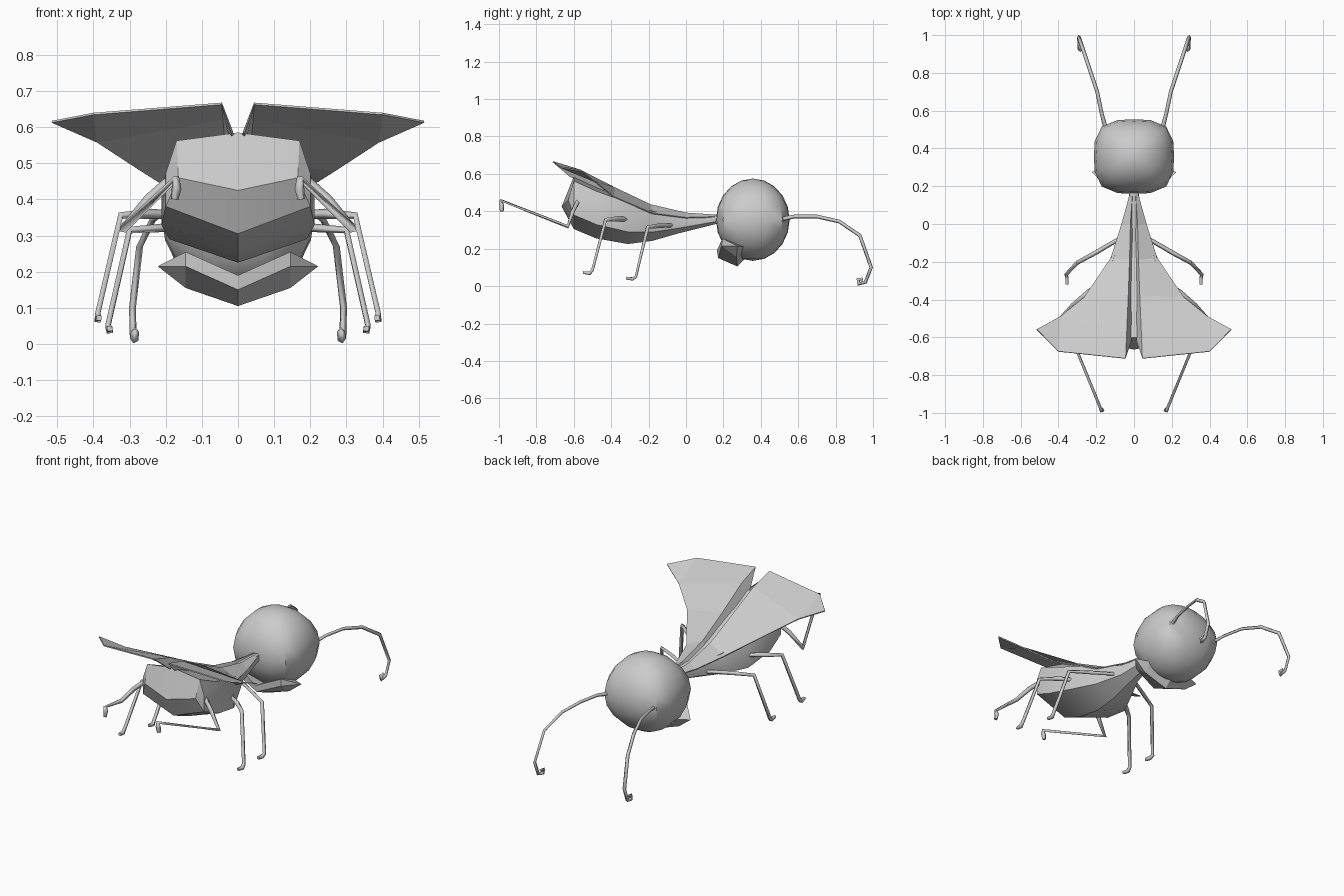
import bpy, bmesh, math
from mathutils import Vector

if "Cube" in bpy.data.objects:
    bpy.data.objects.remove(bpy.data.objects["Cube"])


def finish(bm, name, smooth=None):
    bmesh.ops.recalc_face_normals(bm, faces=bm.faces)
    me = bpy.data.meshes.new(name)
    bm.to_mesh(me)
    bm.free()
    ob = bpy.data.objects.new(name, me)
    bpy.context.collection.objects.link(ob)
    bpy.ops.object.select_all(action='DESELECT')
    bpy.context.view_layer.objects.active = ob
    ob.select_set(True)
    if smooth:
        bpy.ops.object.shade_smooth_by_angle(angle=math.radians(smooth))
    return ob


def bridge(bm, a, b, closed=True):
    n = len(a)
    for i in range(n if closed else n - 1):
        j = (i + 1) % n
        bm.faces.new((a[i], a[j], b[j], b[i]))


# Head: sphere squared off in plan
bm = bmesh.new()
bmesh.ops.create_uvsphere(bm, u_segments=16, v_segments=10, radius=1)
for v in bm.verts:
    h = math.hypot(v.co.x, v.co.y)
    if h > 1e-4:
        c, s = v.co.x / h, v.co.y / h
        k = 1 / (abs(c) ** 3.2 + abs(s) ** 3.2) ** (1 / 3.2)
        k = 1 + (k - 1) * h
        v.co.x, v.co.y = c * h * k, s * h * k
    v.co = Vector((v.co.x * 0.212, v.co.y * 0.197 + 0.357, v.co.z * 0.22 + 0.355))
finish(bm, "head", 40)

# Jaw: pointed wedge wrapped under the head
bm = bmesh.new()
mid = [(0.165, 0.19), (0.172, 0.15), (0.275, 0.105), (0.33, 0.16)]
side = [(0.195, 0.255), (0.19, 0.215), (0.27, 0.155), (0.31, 0.21)]
center = [bm.verts.new((0, y, z)) for y, z in mid]
for s in (-1, 1):
    ring = [bm.verts.new((s * 0.145, y, z)) for y, z in side]
    tip = bm.verts.new((s * 0.222, 0.275, 0.215))
    bridge(bm, center, ring)
    for i in range(4):
        bm.faces.new((ring[i], ring[(i + 1) % 4], tip))
finish(bm, "jaw")

# Body: faceted sections from the thin neck to the blunt rear
# y, top, bottom, half width
sections = [(0.2, 0.378, 0.342, 0.018), (-0.04, 0.385, 0.282, 0.06),
            (-0.18, 0.415, 0.242, 0.125), (-0.31, 0.465, 0.225, 0.19),
            (-0.48, 0.53, 0.255, 0.212), (-0.6, 0.585, 0.305, 0.2)]
bm = bmesh.new()
rings = []
for y, t, b, w in sections:
    d = t - b
    half = [(0.85 * w, t - 0.08 * d), (w, b + 0.6 * d), (w, b + 0.27 * d)]
    pts = [(0, t)] + half + [(0, b)] + [(-x, z) for x, z in reversed(half)]
    rings.append([bm.verts.new((x, y, z)) for x, z in pts])
for a, b in zip(rings, rings[1:]):
    bridge(bm, a, b)
bm.faces.new(rings[0])
r = rings[-1]
tail = bm.verts.new((0, -0.665, 0.425))
right = bm.verts.new((0.165, -0.63, 0.46))
left = bm.verts.new((-0.165, -0.63, 0.46))
for f in [(r[0], r[1], right, tail), (r[1], r[2], right), (r[2], r[3], right),
          (r[3], r[4], tail, right), (r[0], tail, left, r[7]), (r[7], left, r[6]),
          (r[6], left, r[5]), (r[5], left, tail, r[4])]:
    bm.faces.new(f)
finish(bm, "body", 25)

# Wings: inner edge, ridge, outer edge for each row, plus the outer tip
rows = [[(0.004, 0.18, 0.36), (0.008, 0.18, 0.378), (0.015, 0.18, 0.37)],
        [(0.007, 0, 0.37), (0.02, 0, 0.39), (0.065, 0, 0.365)],
        [(0.01, -0.19, 0.405), (0.025, -0.19, 0.435), (0.122, -0.18, 0.388)],
        [(0.012, -0.37, 0.465), (0.032, -0.38, 0.525), (0.265, -0.39, 0.478)],
        [(0.014, -0.52, 0.54), (0.04, -0.57, 0.622), (0.39, -0.49, 0.56)],
        [(0.016, -0.62, 0.585), (0.045, -0.712, 0.665), (0.4, -0.675, 0.637)]]
for s, name in ((-1, "left_wing"), (1, "right_wing")):
    bm = bmesh.new()
    strips = [[bm.verts.new((s * x, y, z)) for x, y, z in row] for row in rows]
    for a, b in zip(strips, strips[1:]):
        bridge(bm, a, b, closed=False)
    tip = bm.verts.new((s * 0.515, -0.558, 0.615))
    bm.faces.new((strips[4][2], tip, strips[5][2]))
    ob = finish(bm, name)
    mod = ob.modifiers.new("thickness", 'SOLIDIFY')
    mod.thickness = 0.006
    mod.offset = 0


# Legs and antennae: four-sided tubes along mirrored paths
def limbs(name, path, radius):
    for s, label in ((-1, "left_"), (1, "right_")):
        cu = bpy.data.curves.new(label + name, 'CURVE')
        cu.dimensions = '3D'
        cu.bevel_depth = radius
        cu.bevel_resolution = 0
        cu.use_fill_caps = True
        sp = cu.splines.new('POLY')
        sp.points.add(len(path) - 1)
        for p, (x, y, z, w) in zip(sp.points, path):
            p.co = (s * x, y, z, 1)
            p.radius = w
        ob = bpy.data.objects.new(label + name, cu)
        bpy.context.collection.objects.link(ob)
        bpy.ops.object.select_all(action='DESELECT')
        bpy.context.view_layer.objects.active = ob
        ob.select_set(True)
        bpy.ops.object.convert(target='MESH')


limbs("antenna", [(0.14, 0.47, 0.35, 1.3), (0.17, 0.58, 0.372, 1), (0.195, 0.7, 0.372, 1),
                  (0.235, 0.82, 0.345, 1), (0.272, 0.93, 0.27, 1), (0.292, 0.99, 0.1, 1),
                  (0.29, 0.96, 0.022, 1), (0.287, 0.925, 0.012, 1.2),
                  (0.285, 0.92, 0.035, 1.1), (0.285, 0.945, 0.038, 0.8)], 0.01)
limbs("front_leg", [(0.08, -0.08, 0.325, 1), (0.2, -0.15, 0.322, 1.1), (0.3, -0.205, 0.315, 1),
                    (0.36, -0.268, 0.05, 0.9), (0.355, -0.285, 0.038, 1.1),
                    (0.355, -0.32, 0.043, 0.9)], 0.011)
limbs("middle_leg", [(0.15, -0.3, 0.355, 1), (0.24, -0.36, 0.36, 1.3), (0.325, -0.43, 0.355, 1),
                     (0.388, -0.5, 0.085, 0.9), (0.388, -0.515, 0.068, 1.1),
                     (0.385, -0.55, 0.072, 0.9)], 0.011)
limbs("hind_leg", [(0.17, -0.57, 0.47, 1.2), (0.25, -0.605, 0.4, 1.1), (0.318, -0.632, 0.318, 1),
                   (0.172, -0.988, 0.458, 0.9), (0.17, -0.985, 0.43, 1.2),
                   (0.175, -0.985, 0.4, 0.9)], 0.012)
